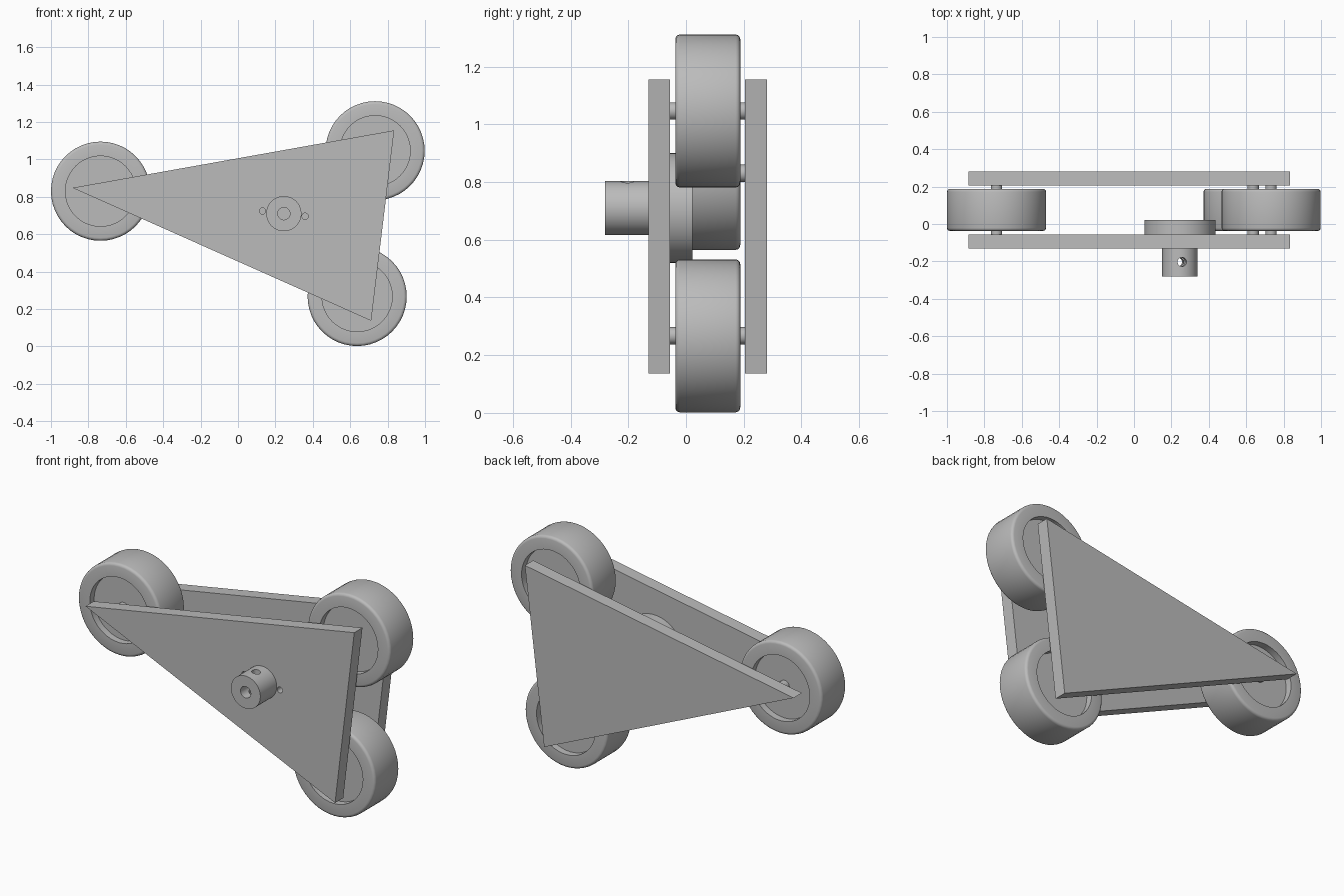
import bpy, bmesh, math
from mathutils import Matrix, Vector

cube = bpy.data.objects.get("Cube")
if cube:
    bpy.data.objects.remove(cube, do_unlink=True)

grey = bpy.data.materials.new("plain grey")
grey.use_nodes = True
colour = (0.5, 0.5, 0.5, 1)
grey.diffuse_color = colour
grey.node_tree.nodes["Principled BSDF"].inputs["Base Color"].default_value = colour


def finish(name, bm):
    bmesh.ops.recalc_face_normals(bm, faces=bm.faces)
    mesh = bpy.data.meshes.new(name)
    bm.to_mesh(mesh)
    bm.free()
    mesh.materials.append(grey)
    ob = bpy.data.objects.new(name, mesh)
    bpy.context.collection.objects.link(ob)
    return ob


def lathe(name, profile, x, z, segments=48):
    """Spin (radius, y) points around an axis along y through x, z."""
    bm = bmesh.new()
    verts = [bm.verts.new((r, y, 0)) for r, y in profile]
    edges = [bm.edges.new(pair) for pair in zip(verts, verts[1:])]
    bmesh.ops.spin(bm, geom=verts + edges, cent=(0, 0, 0), axis=(0, 1, 0),
                   angle=math.tau, steps=segments)
    bmesh.ops.remove_doubles(bm, verts=bm.verts, dist=0.0001)
    bmesh.ops.translate(bm, verts=bm.verts, vec=(x, 0, z))
    return finish(name, bm)


def cylinder(name, x, z, radius, y0, y1, segments=32):
    return lathe(name, [(0, y0), (radius, y0), (radius, y1), (0, y1)], x, z, segments)


def plate(name, y0, y1):
    bm = bmesh.new()
    corners = [(-0.885, 0.848), (0.835, 1.155), (0.712, 0.137)]
    face = bm.faces.new([bm.verts.new((x, y0, z)) for x, z in corners])
    out = bmesh.ops.extrude_face_region(bm, geom=[face])["geom"]
    bmesh.ops.translate(bm, vec=(0, y1 - y0, 0),
                        verts=[v for v in out if isinstance(v, bmesh.types.BMVert)])
    return finish(name, bm)


def cut(target, cutter):
    mod = target.modifiers.new("hole", 'BOOLEAN')
    mod.operation = 'DIFFERENCE'
    mod.solver = 'EXACT'
    mod.object = cutter
    cutter.hide_render = True
    cutter.hide_set(True)


# Triangular side plates
front_plate = plate("front_plate", -0.13, -0.055)
plate("back_plate", 0.205, 0.28)

# Wheels with recessed faces, rounded rims and axles
R, RECESS, Y0, Y1, DEPTH, B = 0.265, 0.188, -0.037, 0.188, 0.04, 0.016
wheel_profile = [(0, Y0 + DEPTH), (RECESS, Y0 + DEPTH), (RECESS, Y0), (R - B, Y0)]
arc = [(B * math.sin(a), B * math.cos(a)) for a in (math.pi / 6, math.pi / 3)]
wheel_profile += [(R - B + s, Y0 + B - c) for s, c in arc] + [(R, Y0 + B), (R, Y1 - B)]
wheel_profile += [(R - B + s, Y1 - B + c) for s, c in reversed(arc)]
wheel_profile += [(R - B, Y1), (RECESS, Y1), (RECESS, Y1 - DEPTH), (0, Y1 - DEPTH)]
for side, x, z in (("right", -0.735, 0.83), ("upper_left", 0.733, 1.046),
                   ("lower_left", 0.637, 0.267)):
    lathe(side + "_wheel", wheel_profile, x, z)
    cylinder(side + "_axle", x, z, 0.03, -0.056, 0.206)

# Drive hub with a bore, and the mounting disc behind the front plate
HX, HZ = 0.245, 0.71
hub = lathe("drive_hub", [(0, -0.14), (0.033, -0.14), (0.033, -0.28), (0.094, -0.28),
                          (0.094, -0.129), (0, -0.129)], HX, HZ)
cylinder("mounting_disc", HX, HZ, 0.19, -0.056, 0.022, 64)

# Cross hole through the hub
tilt = Vector((0.13, 0, 1)).normalized()
bm = bmesh.new()
bmesh.ops.create_cone(bm, cap_ends=True, segments=24, radius1=0.024, radius2=0.024, depth=0.3,
                      matrix=Matrix.Translation((HX, -0.203, HZ))
                      @ tilt.to_track_quat('Z', 'Y').to_matrix().to_4x4())
cut(hub, finish("cross_hole_cutter", bm))

# Two screw holes in the front plate
for side in (-1, 1):
    hole = cylinder("screw_hole_cutter", HX + side * 0.114, HZ - side * 0.014,
                    0.017, -0.2, -0.05, 20)
    cut(front_plate, hole)

# Smooth the small fillets and bores, keep the hard edges
for ob in bpy.context.collection.objects:
    ob.select_set(ob.type == 'MESH' and not ob.hide_render)
bpy.context.view_layer.objects.active = hub
bpy.ops.object.shade_smooth_by_angle(angle=math.radians(35))
